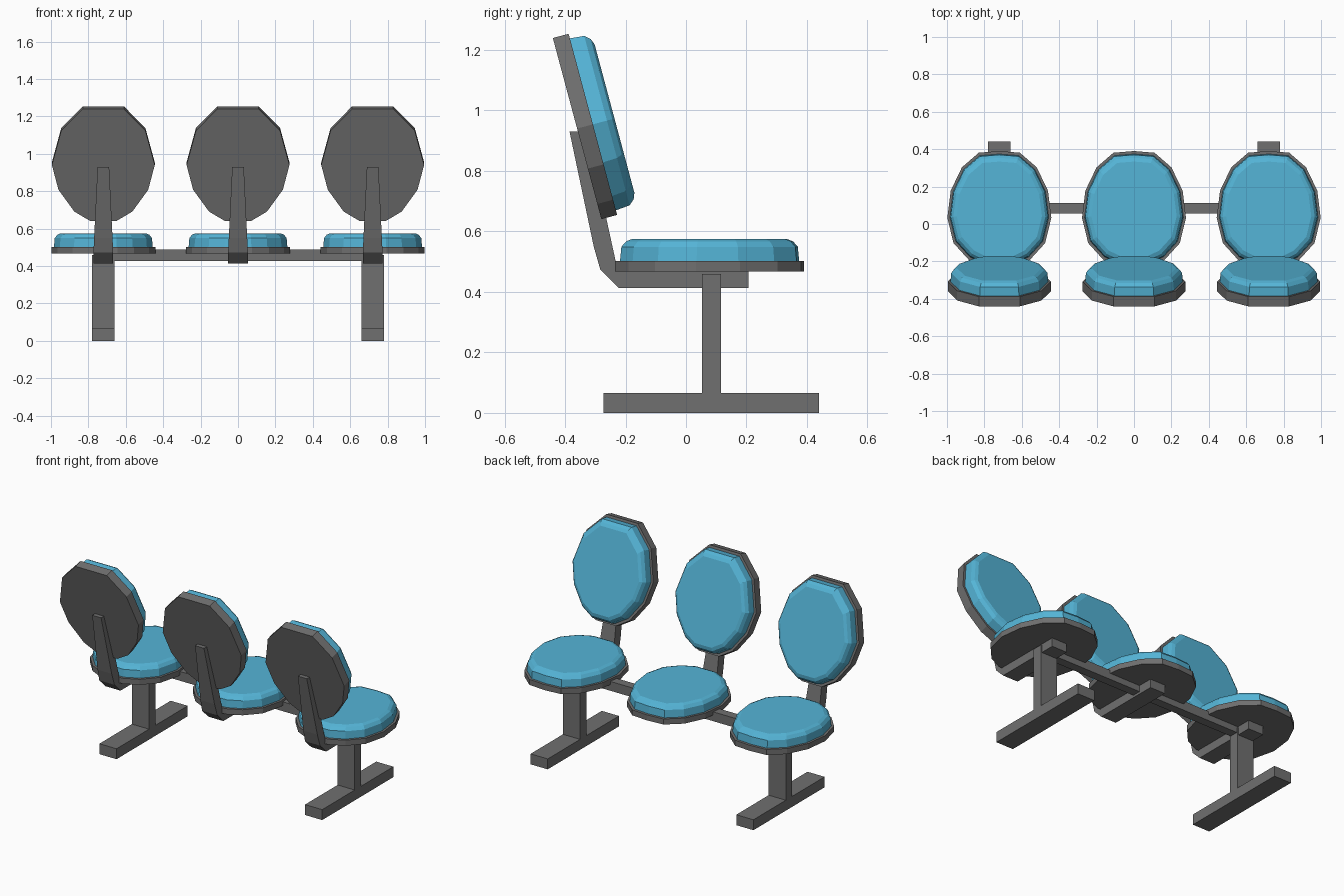
import bpy, bmesh, math
from mathutils import Matrix, Vector

cube = bpy.data.objects.get("Cube")
if cube:
    bpy.data.objects.remove(cube, do_unlink=True)


def material(name, rgb):
    m = bpy.data.materials.new(name)
    m.use_nodes = True
    color = (*rgb, 1)
    m.diffuse_color = color
    m.node_tree.nodes["Principled BSDF"].inputs["Base Color"].default_value = color
    return m


GREY = material("grey metal", (0.16, 0.16, 0.16))
BLUE = material("blue cushion", (0.09, 0.46, 0.68))


def finish(name, bm, mat):
    bmesh.ops.recalc_face_normals(bm, faces=bm.faces)
    mesh = bpy.data.meshes.new(name)
    bm.to_mesh(mesh)
    bm.free()
    mesh.materials.append(mat)
    obj = bpy.data.objects.new(name, mesh)
    bpy.context.collection.objects.link(obj)
    return obj


def box(name, x, y, z):
    """Box from (min, max) ranges on each axis."""
    bm = bmesh.new()
    bmesh.ops.create_cube(bm, size=1)
    for v in bm.verts:
        v.co = [r[0] + (c + 0.5) * (r[1] - r[0]) for c, r in zip(v.co, (x, y, z))]
    return finish(name, bm, GREY)


def mirrored(half):
    """Close a half outline (x >= 0, front to back) across x = 0."""
    return half + [(-x, y) for x, y in reversed(half) if x > 0]


def pad(name, outline, rings, frame, mat):
    """Stack scaled copies of an outline: rings are (scale, height)."""
    bm = bmesh.new()
    loops = [[bm.verts.new(frame @ Vector((x * s, y * s, h))) for x, y in outline]
             for s, h in rings]
    n = len(outline)
    for a, b in zip(loops, loops[1:]):
        for i in range(n):
            j = (i + 1) % n
            bm.faces.new((a[i], a[j], b[j], b[i]))
    bm.faces.new(loops[0])
    bm.faces.new(loops[-1])
    return finish(name, bm, mat)


def bracket(name, cx):
    """Bent support arm, narrowing towards the top."""
    profile = [(0.207, 0.413), (-0.222, 0.413), (-0.283, 0.473), (-0.305, 0.55),
               (-0.385, 0.93), (-0.356, 0.93), (-0.265, 0.65), (-0.225, 0.467),
               (0.207, 0.467)]
    bm = bmesh.new()
    sides = []
    for side in (-1, 1):
        ring = []
        for y, z in profile:
            t = min(max((z - 0.47) / 0.46, 0), 1)
            ring.append(bm.verts.new((cx + side * (0.053 - 0.022 * t), y, z)))
        sides.append(ring)
        bm.faces.new(ring)
    a, b = sides
    for i in range(len(profile)):
        j = (i + 1) % len(profile)
        bm.faces.new((a[i], a[j], b[j], b[i]))
    return finish(name, bm, GREY)


# Faceted oval outlines
SEAT = mirrored([(0, 0.312), (0.11, 0.303), (0.2, 0.225), (0.26, 0.1), (0.278, -0.045),
                 (0.245, -0.18), (0.165, -0.268), (0.075, -0.312)])
BACK = mirrored([(0.11, 0.31), (0.225, 0.19), (0.275, 0), (0.24, -0.137),
                 (0.155, -0.258), (0.07, -0.31)])
CUSHION = [(0.95, 0), (0.935, 0.05), (0.885, 0.068), (0.82, 0.076)]

tilt = math.radians(15)
s, c = math.sin(tilt), math.cos(tilt)

for label, cx in (("right", -0.72), ("middle", 0), ("left", 0.72)):
    # Seat
    seat = Matrix.Translation((cx, 0.078, 0.467))
    pad(label + "_seat_plate", SEAT, [(1, 0), (1, 0.035)], seat, GREY)
    pad(label + "_seat_cushion", SEAT, CUSHION,
        seat @ Matrix.Translation((0, 0, 0.032)), BLUE)

    # Leaning backrest
    back = Matrix(((1, 0, 0, cx), (0, -s, c, -0.36), (0, c, s, 0.94), (0, 0, 0, 1)))
    pad(label + "_back_plate", BACK, [(1, 0), (1, 0.054)], back, GREY)
    pad(label + "_back_cushion", BACK, CUSHION,
        back @ Matrix.Translation((0, 0, 0.052)), BLUE)
    bracket(label + "_bracket", cx)

    # Leg and foot under the outer seats
    if cx:
        wide = (cx - 0.06, cx + 0.06)
        box(label + "_leg", wide, (0.053, 0.116), (0.06, 0.46))
        box(label + "_foot", wide, (-0.272, 0.44), (0, 0.066))

# Beam joining the seats
box("beam", (-0.72, 0.72), (0.057, 0.112), (0.428, 0.487))
